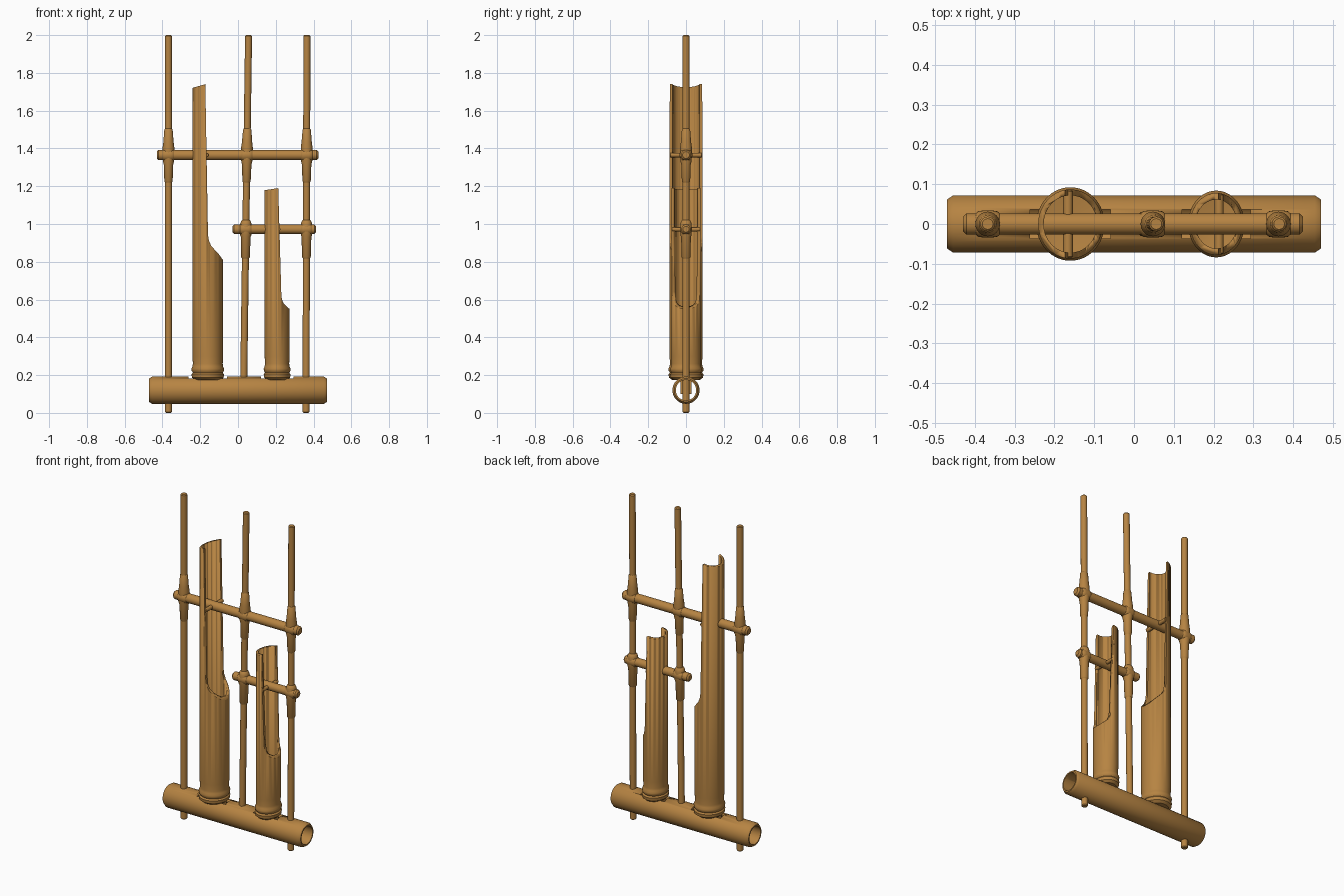
import bpy, bmesh, math
from mathutils import Vector, Matrix

if "Cube" in bpy.data.objects:
    bpy.data.objects.remove(bpy.data.objects["Cube"])

bamboo = bpy.data.materials.new("bamboo brown")
bamboo.diffuse_color = (0.47, 0.23, 0.055, 1)
bamboo.use_nodes = True
bamboo.node_tree.nodes["Principled BSDF"].inputs["Base Color"].default_value = bamboo.diffuse_color


def make(name, bm, angle=35):
    bmesh.ops.recalc_face_normals(bm, faces=bm.faces)
    me = bpy.data.meshes.new(name)
    bm.to_mesh(me)
    bm.free()
    me.materials.append(bamboo)
    ob = bpy.data.objects.new(name, me)
    bpy.context.collection.objects.link(ob)
    bpy.ops.object.select_all(action='DESELECT')
    ob.select_set(True)
    bpy.context.view_layer.objects.active = ob
    bpy.ops.object.shade_smooth_by_angle(angle=math.radians(angle))
    return ob


def lathe(name, profile, start=(0, 0, 0), axis=(0, 0, 1), sy=1, n=32, loop=False):
    """Revolve (radius, height) points about an axis; loop joins last point to first."""
    bm = bmesh.new()
    rot = Vector((0, 0, 1)).rotation_difference(Vector(axis)).to_matrix().to_4x4()
    m = Matrix.Translation(start) @ rot
    rings = [[bm.verts.new(m @ Vector((r * math.cos(2 * math.pi * i / n),
                                       r * sy * math.sin(2 * math.pi * i / n), h)))
              for i in range(n)] for r, h in profile]
    pairs = list(zip(rings, rings[1:])) + ([(rings[-1], rings[0])] if loop else [])
    for a, b in pairs:
        for i in range(n):
            j = (i + 1) % n
            bm.faces.new((a[i], a[j], b[j], b[i]))
    if not loop:
        bm.faces.new(rings[0])
        bm.faces.new(rings[-1])
    return make(name, bm)


def rod(name, a, b, r, bevel=0.008, n=24):
    d = Vector(b) - Vector(a)
    L = d.length
    return lathe(name, [(r - bevel, 0), (r, bevel), (r, L - bevel), (r - bevel, L)], a, d, n=n)


def prism(name, pts, half):
    """Outline in x,z extruded along y."""
    bm = bmesh.new()
    f = bm.faces.new([bm.verts.new((x, -half, z)) for x, z in pts])
    ext = bmesh.ops.extrude_face_region(bm, geom=[f])["geom"]
    bmesh.ops.translate(bm, vec=(0, 2 * half, 0),
                        verts=[v for v in ext if isinstance(v, bmesh.types.BMVert)])
    return make(name, bm)


def box(name, x0, x1, half, z0, z1):
    return prism(name, [(x0, z0), (x1, z0), (x1, z1), (x0, z1)], half)


def cut(ob, cutter):
    cutter.hide_render = True
    bpy.context.view_layer.objects.active = ob
    mod = ob.modifiers.new("cut", 'BOOLEAN')
    mod.object = cutter
    mod.operation = 'DIFFERENCE'
    mod.solver = 'EXACT'
    bpy.ops.object.modifier_apply(modifier=mod.name)
    bpy.data.objects.remove(cutter, do_unlink=True)


# Hollow base tube lying along x
base = lathe("base_tube", [(0.054, 0), (0.062, 0), (0.072, 0.015), (0.072, 0.925),
                           (0.062, 0.94), (0.054, 0.94)], (-0.47, 0, 0.12), (1, 0, 0),
             n=48, loop=True)


# Sounding tubes: elliptical shell with ringed foot, cut open on the +x side
def sounding_tube(name, cx, rx, ry, top, outline):
    w = 0.014
    prof = [(rx * 0.85, 0.175), (rx + .003, 0.187), (rx + .005, 0.205), (rx - .002, 0.213),
            (rx + .004, 0.222), (rx + .005, 0.235), (rx, 0.246), (rx - .002, 0.26),
            (rx, 0.30), (rx, top), (rx - w, top), (rx - w, 0.27), (0.004, 0.26)]
    tube = lathe(name, prof, (cx, 0, 0), sy=ry / rx, n=64)
    cut(tube, prism(name + "_cutter", outline, 0.2))
    # Slot in the base with the tongue of the tube sitting in it
    cut(base, box("slot_cutter", cx - rx - 0.02, cx + rx + 0.02, 0.036, 0.13, 0.3))
    box(name + "_tongue", cx - rx * 0.75, cx + rx * 0.75, 0.03, 0.10, 0.185)


sounding_tube("large_tube", -0.16, 0.081, 0.087, 1.78, [
    (-0.35, 1.69), (-0.173, 1.74), (-0.159, 0.945), (-0.154, 0.912), (-0.142, 0.885),
    (-0.122, 0.862), (-0.10, 0.838), (-0.08, 0.81), (0.0, 0.70), (0.1, 0.7), (0.1, 1.95), (-0.35, 1.95)])
sounding_tube("small_tube", 0.207, 0.066, 0.078, 1.23, [
    (0.05, 1.165), (0.213, 1.19), (0.229, 0.64), (0.232, 0.605), (0.240, 0.582),
    (0.255, 0.566), (0.273, 0.55), (0.33, 0.50), (0.4, 0.5), (0.4, 1.4), (0.05, 1.4)])


# Upright poles: (bottom x, bottom z, top x)
poles = {"left": (-0.368, 0.0, -0.368), "middle": (0.029, 0.09, 0.056),
         "right": (0.36, 0.0, 0.365)}


def pole_x(side, z):
    x0, z0, x1 = poles[side]
    return x0 + (x1 - x0) * (z - z0) / (2 - z0)


for side, (x0, z0, x1) in poles.items():
    rod(side + "_pole", (x0, 0, z0), (x1, 0, 2.0), 0.0185, 0.005)


# Crossbars with sleeves and knots where they meet the poles
def crossbar(name, x0, x1, z, r, sides, sleeve):
    rod(name, (x0, 0, z), (x1, 0, z), r, 0.009)
    for s in sides:
        a = Vector((pole_x(s, z + sleeve[0][1]), 0, z + sleeve[0][1]))
        b = Vector((pole_x(s, z + sleeve[-1][1]), 0, z + sleeve[-1][1]))
        lathe(f"{s}_sleeve_{name}", [(q, h - sleeve[0][1]) for q, h in sleeve], a, b - a, n=24)
        k = r + 0.007
        lathe(f"{s}_knot_{name}", [(r - .002, -.032), (k - .002, -.024), (k, -.012), (k, .012),
                                   (k - .002, .024), (r - .002, .032)],
              (pole_x(s, z), 0, z), (1, 0, 0), n=24)


crossbar("upper_bar", -0.43, 0.425, 1.365, 0.027, poles,
         [(.018, -.145), (.022, -.138), (.025, -.05), (.030, -.03), (.031, .04),
          (.027, .07), (.022, .135), (.018, .14)])
crossbar("lower_bar", -0.03, 0.413, 0.972, 0.025, ("middle", "right"),
         [(.018, -.155), (.023, -.148), (.026, -.04), (.030, -.03), (.030, .03),
          (.024, .045), (.018, .05)])

# Pins holding the tubes on the bars
rod("large_tube_pin", (-0.166, -0.085, 1.365), (-0.166, 0.085, 1.365), 0.012, 0.003, 16)
rod("small_tube_pin", (0.214, -0.076, 0.972), (0.214, 0.076, 0.972), 0.011, 0.003, 16)
